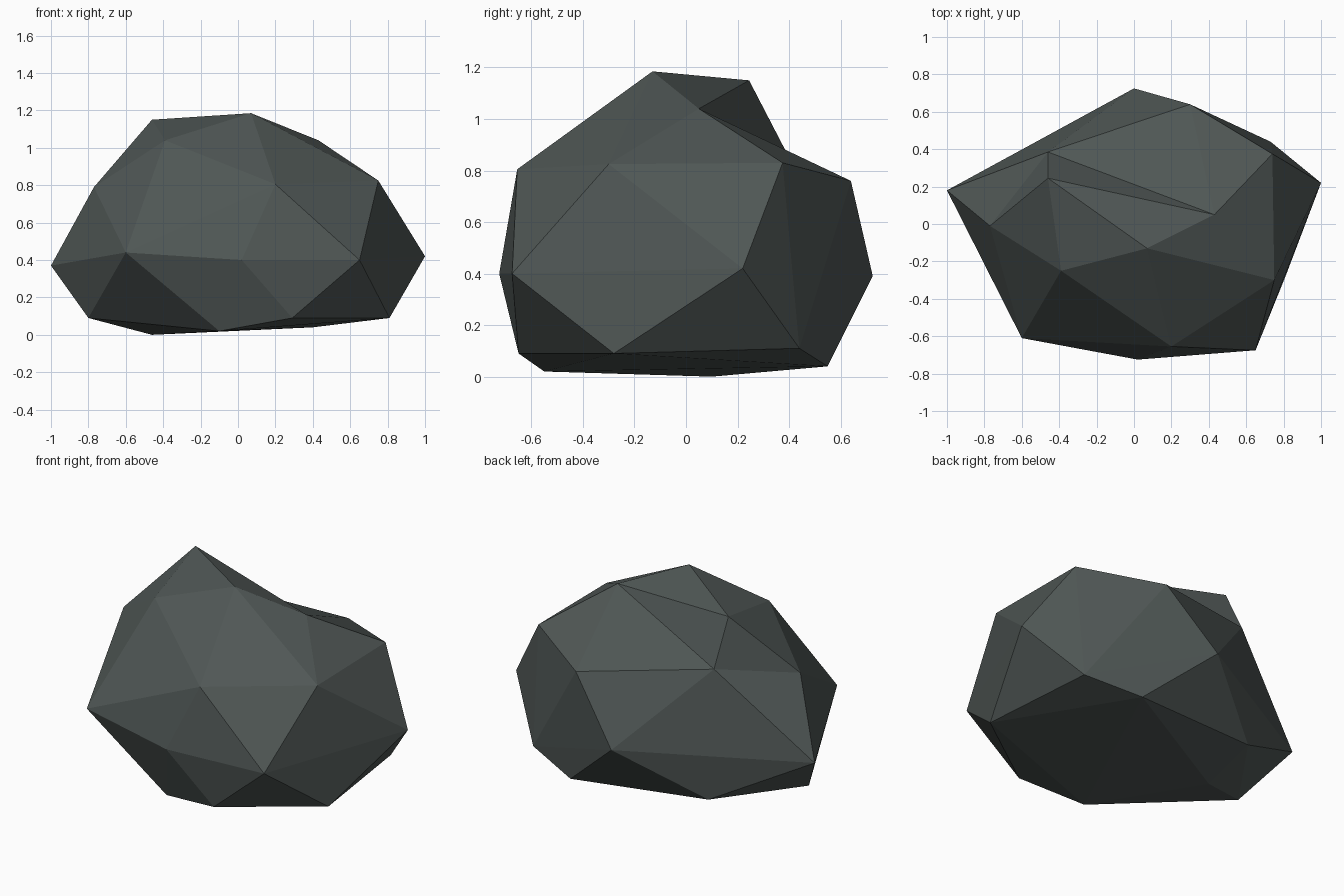
import bpy
import bmesh

if "Cube" in bpy.data.objects:
    bpy.data.objects.remove(bpy.data.objects["Cube"])

# Boulder corners, ring by ring from the ground up
base = [(-.46, .10, 0), (-.10, -.55, .02), (.29, -.65, .09), (.81, -.28, .09),
        (.73, .44, .11), (.40, .55, .04), (-.46, .44, .10), (-.80, -.05, .09)]
girth = [(-.60, -.61, .44), (.02, -.725, .40), (.65, -.675, .40), (1, .22, .42)]
shoulder = [(-.39, -.25, 1.04), (.20, -.655, .805), (.75, -.30, .825), (.07, -.13, 1.185)]
# Corners around the dent at the back of the top
peak, ridge, right_top = (-.46, .245, 1.15), (.43, .05, 1.04), (.74, .375, .83)
back_top, back, left, left_top = (.30, .64, .76), (0, .725, .39), (-1, .18, .37), (-.77, -.01, .79)
rim = [peak, ridge, right_top, back_top, back, left, left_top]
dent = (-.46, .385, .88)

# Faceted convex body
bm = bmesh.new()
for co in base + girth + shoulder:
    bm.verts.new(co)
corner = {co: bm.verts.new(co) for co in rim}
bmesh.ops.convex_hull(bm, input=list(bm.verts))

# Push in the dent: replace the faces inside the rim by a fan to the dent corner
rim_verts = set(corner.values())
inside = [f for f in bm.faces if all(v in rim_verts for v in f.verts)]
bmesh.ops.delete(bm, geom=inside, context='FACES')
centre = bm.verts.new(dent)
for e in [e for e in bm.edges if e.is_boundary]:
    bm.faces.new((e.verts[0], e.verts[1], centre))
bmesh.ops.recalc_face_normals(bm, faces=list(bm.faces))
spoke = bm.edges.get((centre, corner[right_top]))
if spoke and len(spoke.link_faces) == 2:
    bmesh.utils.edge_rotate(spoke, True)
bmesh.ops.delete(bm, geom=[v for v in bm.verts if not v.link_faces], context='VERTS')
bmesh.ops.recalc_face_normals(bm, faces=list(bm.faces))

mesh = bpy.data.meshes.new("boulder")
bm.to_mesh(mesh)
bm.free()

# Single dark stone colour, flat faces
stone = bpy.data.materials.new("dark stone grey")
stone.diffuse_color = (.080, .096, .092, 1)
stone.use_nodes = True
stone.node_tree.nodes["Principled BSDF"].inputs["Base Color"].default_value = stone.diffuse_color
mesh.materials.append(stone)
boulder = bpy.data.objects.new("boulder", mesh)
bpy.context.collection.objects.link(boulder)
